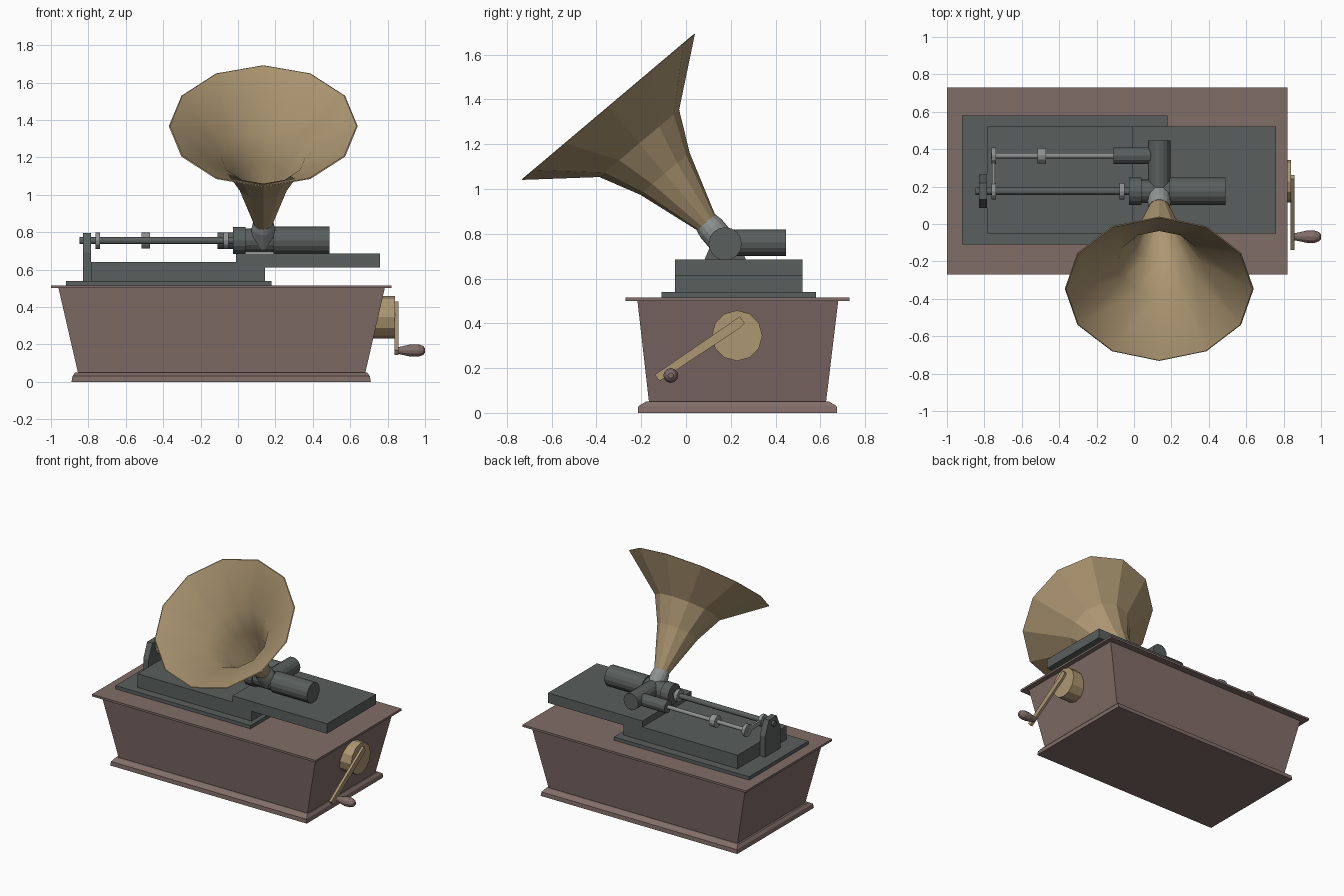
import bpy, bmesh
from math import cos, sin, pi
from mathutils import Vector

if "Cube" in bpy.data.objects:
    bpy.data.objects.remove(bpy.data.objects["Cube"])


def material(name, rgb):
    m = bpy.data.materials.new(name)
    m.diffuse_color = (*rgb, 1)
    m.use_nodes = True
    m.node_tree.nodes["Principled BSDF"].inputs["Base Color"].default_value = m.diffuse_color
    return m


WOOD = material("wood", (0.22, 0.155, 0.14))
BRASS = material("brass", (0.42, 0.31, 0.17))
IRON = material("dark_iron", (0.10, 0.115, 0.11))
STEEL = material("steel", (0.27, 0.29, 0.285))


def finish(name, bm, mat):
    bmesh.ops.recalc_face_normals(bm, faces=bm.faces)
    me = bpy.data.meshes.new(name)
    bm.to_mesh(me)
    bm.free()
    me.materials.append(mat)
    ob = bpy.data.objects.new(name, me)
    bpy.context.collection.objects.link(ob)
    return ob


def loft(name, rings, mat, closed=False, smooth_from=None):
    """Bridge successive vertex rings; cap the ends or join last to first."""
    bm = bmesh.new()
    vs = [[bm.verts.new(p) for p in ring] for ring in rings]
    n = len(vs[0])
    pairs = list(zip(vs, vs[1:])) + ([(vs[-1], vs[0])] if closed else [])
    for k, (a, b) in enumerate(pairs):
        for i in range(n):
            j = (i + 1) % n
            f = bm.faces.new((a[i], a[j], b[j], b[i]))
            f.smooth = smooth_from is not None and smooth_from <= k < len(vs) - 1
    if not closed:
        bm.faces.new(vs[0])
        bm.faces.new(vs[-1])
    return finish(name, bm, mat)


def lathe(name, origin, axis, profile, mat, n=16, **kw):
    """Spin (distance, radius) points around an axis."""
    o, d = Vector(origin), Vector(axis).normalized()
    u = Vector((0, 1, 0)) if abs(d.x) > 0.9 else Vector((1, 0, 0))
    v = d.cross(u)
    rings = [[o + d * t + (u * cos(2 * pi * i / n) + v * sin(2 * pi * i / n)) * r
              for i in range(n)] for t, r in profile]
    return loft(name, rings, mat, **kw)


def rod(name, x0, x1, y, z, r, mat, n=12):
    return lathe(name, (0, y, z), (1, 0, 0), [(x0, r), (x1, r)], mat, n)


def rect(x0, x1, y0, y1, z):
    return [(x0, y0, z), (x1, y0, z), (x1, y1, z), (x0, y1, z)]


def box(name, x0, x1, y0, y1, z0, z1, mat):
    return loft(name, [rect(x0, x1, y0, y1, z0), rect(x0, x1, y0, y1, z1)], mat)


# Wooden case: moulded foot, flared body, lid
loft("case_foot", [rect(-0.89, 0.71, -0.215, 0.675, 0),
                   rect(-0.885, 0.705, -0.213, 0.673, 0.03),
                   rect(-0.87, 0.69, -0.18, 0.64, 0.05)], WOOD)
loft("case_body", [rect(-0.855, 0.68, -0.165, 0.625, 0.045),
                   rect(-0.96, 0.785, -0.217, 0.68, 0.502)], WOOD)
box("case_lid", -1, 0.82, -0.27, 0.73, 0.5, 0.515, WOOD)

# Iron bed: plate and stepped block
box("bed_plate", -0.92, 0.18, -0.11, 0.58, 0.515, 0.54, IRON)
step = [(-0.785, 0.535), (0.145, 0.535), (0.145, 0.612), (0.76, 0.612),
        (0.76, 0.685), (-0.01, 0.685), (-0.01, 0.64), (-0.785, 0.64)]
loft("bed_block", [[(x, y, z) for x, z in step] for y in (-0.05, 0.52)], IRON)

# Bracket holding the left end of the shaft
end = [(0.085, 0.535), (0.265, 0.535), (0.265, 0.69), (0.22, 0.795),
       (0.13, 0.795), (0.085, 0.69)]
loft("shaft_bracket", [[(x, y, z) for y, z in end] for x in (-0.83, -0.787)], IRON)

# Front shaft, rear rod and their fittings
Z, YF, YR = 0.755, 0.175, 0.365
rod("front_shaft", -0.848, 0, YF, Z, 0.019, IRON)
rod("rear_rod", -0.765, -0.1, YR, Z, 0.014, STEEL)
rod("rear_sleeve", -0.11, 0.12, YR, Z, 0.044, IRON)
rod("rear_collar", -0.515, -0.47, YR, Z, 0.042, STEEL)
for name, x0, x1, y in (("front_link_ring", -0.762, -0.738, YF),
                        ("rear_link_ring", -0.762, -0.738, YR),
                        ("shaft_collar", -0.077, -0.05, YF)):
    rod(name, x0, x1, y, Z, 0.044, STEEL)
box("link_bar", -0.758, -0.742, YF, YR, Z - 0.015, Z + 0.015, STEEL)

# Main drum and cross pipe
lathe("main_drum", (0, YF, Z), (1, 0, 0),
      [(-0.027, 0.073), (0.04, 0.073), (0.04, 0.064), (0.19, 0.064),
       (0.19, 0.074), (0.49, 0.074)], IRON)
lathe("cross_pipe", (0.135, 0, Z + 0.005), (0, 1, 0), [(0.17, 0.06), (0.447, 0.06)], IRON)

# Horn on its socket: faceted outside, smooth inside
hub, tilt = (0.135, 0.17, Z), (0, -0.645, 0.764)
lathe("horn_socket", hub, tilt, [(-0.01, 0.062), (0.09, 0.062), (0.125, 0.055)], STEEL)
flare = [(0.115, 0.05), (0.41, 0.145), (0.587, 0.233), (0.8, 0.505)]
inner = [(t + 0.003, r - 0.006) for t, r in reversed(flare)]
lathe("horn", hub, tilt, flare + inner, BRASS, 12, closed=True, smooth_from=4)

# Winding crank
rod("crank_hub", 0.7, 0.84, 0.228, 0.345, 0.113, BRASS, 12)
arm = [(0.24, 0.43), (0.262, 0.402), (0.235, 0.375), (-0.118, 0.142), (-0.14, 0.17)]
loft("crank_arm", [[(x, y, z) for y, z in arm] for x in (0.838, 0.857)], BRASS)
lathe("crank_handle", (0.855, -0.068, 0.167), (1, 0, 0),
      [(0, 0.018), (0.02, 0.022), (0.07, 0.033), (0.11, 0.033), (0.135, 0.024), (0.145, 0.012)],
      WOOD, 12)
